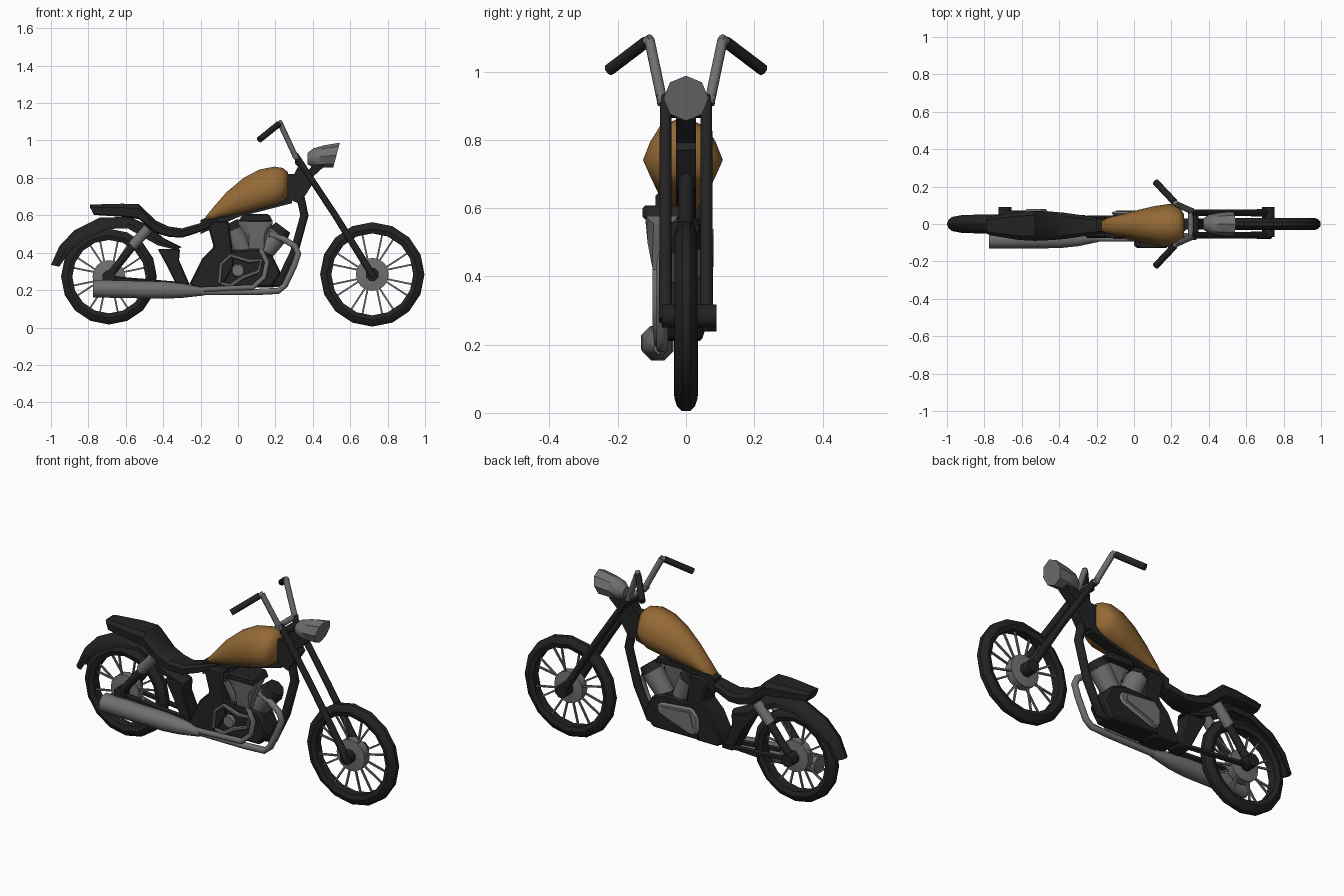
import bpy, bmesh, math
from mathutils import Vector


def material(name, rgb):
    m = bpy.data.materials.new(name)
    m.diffuse_color = (*rgb, 1)
    return m


BLACK = material("black", (0.016, 0.016, 0.016))
STEEL = material("steel_grey", (0.16, 0.16, 0.16))
AMBER = material("amber_paint", (0.30, 0.143, 0.036))


def finish(name, bm, mat, angle=35):
    bmesh.ops.recalc_face_normals(bm, faces=bm.faces)
    me = bpy.data.meshes.new(name)
    bm.to_mesh(me)
    bm.free()
    ob = bpy.data.objects.new(name, me)
    bpy.context.collection.objects.link(ob)
    me.materials.append(mat)
    bpy.context.view_layer.objects.active = ob
    ob.select_set(True)
    bpy.ops.object.shade_smooth_by_angle(angle=math.radians(angle))
    ob.select_set(False)
    return ob


def skin(name, rings, mat, closed=False, angle=35):
    """Joins rings of points; caps the ends unless closed."""
    bm = bmesh.new()
    rows = [[bm.verts.new(p) for p in r] for r in rings]
    n = len(rows[0])
    for i in range(len(rows) if closed else len(rows) - 1):
        a, b = rows[i], rows[(i + 1) % len(rows)]
        for j in range(n):
            k = (j + 1) % n
            bm.faces.new((a[j], a[k], b[k], b[j]))
    if not closed:
        bm.faces.new(rows[0])
        bm.faces.new(rows[-1])
    return finish(name, bm, mat, angle)


def tube(name, pts, radii, mat, sides=8):
    """Round section swept along a path, one radius or one per point."""
    pts = [Vector(p) for p in pts]
    if not isinstance(radii, (list, tuple)):
        radii = [radii] * len(pts)
    rings = []
    for i, p in enumerate(pts):
        t = (pts[min(i + 1, len(pts) - 1)] - pts[max(i - 1, 0)]).normalized()
        ref = Vector((0, 1, 0)) if abs(t.y) < 0.9 else Vector((1, 0, 0))
        u = (ref - t * ref.dot(t)).normalized()
        v = t.cross(u)
        rings.append([p + radii[i] * (u * math.cos(a) + v * math.sin(a))
                      for a in (math.tau * (j + 0.5) / sides for j in range(sides))])
    return skin(name, rings, mat, angle=50)


def plate(name, outline, y0, y1, mat, bevel=0.0):
    """Side-view outline (x, z) extruded across y."""
    ob = skin(name, [[(x, y, z) for x, z in outline] for y in (y0, y1)], mat)
    if bevel:
        b = ob.modifiers.new("bevel", "BEVEL")
        b.width = bevel
        b.segments = 1
    return ob


def lathe(name, cx, cz, profile, mat, segs=16):
    """Closed (radius, y) profile spun about a crosswise axle."""
    rings = [[(cx + r * math.cos(a), y, cz + r * math.sin(a)) for r, y in profile]
             for a in (math.tau * i / segs for i in range(segs))]
    return skin(name, rings, mat, closed=True)


def loft(name, stations, section, mat, cy=0.0, angle=35):
    """Stations (x, z low, z high, half width) of a unit half section."""
    full = section + [(-y, z) for y, z in reversed(section)]
    return skin(name, [[(x, cy + w * y, lo + (hi - lo) * z) for y, z in full]
                       for x, lo, hi, w in stations], mat, angle=angle)


# Wheels: tyre, hub, paired spokes and axle
def wheel(tag, cx, cz, R, hw):
    half = [(R, 0.36 * hw), (R - 0.014, 0.8 * hw), (R - 0.035, hw), (R - 0.06, 0.75 * hw)]
    lathe(tag + "_tyre", cx, cz, half + [(r, -y) for r, y in reversed(half)], BLACK)
    lathe(tag + "_hub", cx, cz, [(0.088, -0.022), (0.088, 0.022), (0.02, 0.03), (0.02, -0.03)], STEEL)
    for i in range(8):
        a = math.tau * (i + 0.5) / 8
        for s in (-1, 1):
            b, c = a + s * 0.07, a + s * 0.15
            tube(tag + "_spoke", [(cx + 0.07 * math.cos(b), s * 0.014, cz + 0.07 * math.sin(b)),
                                  (cx + (R - 0.05) * math.cos(c), s * 0.006, cz + (R - 0.05) * math.sin(c))],
                 0.0065, STEEL, 4)
    tube(tag + "_axle", [(cx, -0.07, cz), (cx, 0.09, cz)], 0.037, BLACK)


wheel("front", 0.718, 0.284, 0.279, 0.033)
wheel("rear", -0.69, 0.272, 0.256, 0.035)

# Paired parts: fork, handlebar, shock absorber, swingarm
for s, side in ((-1, "right"), (1, "left")):
    y = s * 0.06
    tube(side + "_fork_leg", [(0.305, y, 0.925), (0.52, y, 0.60), (0.725, y, 0.27)],
         [0.018, 0.019, 0.021], BLACK)
    tube(side + "_riser", [(0.312, s * 0.068, 0.905), (0.225, s * 0.107, 1.092)], 0.016, STEEL)
    tube(side + "_grip_bar", [(0.23, s * 0.103, 1.098), (0.205, s * 0.13, 1.076)], 0.014, STEEL)
    tube(side + "_grip", [(0.217, s * 0.117, 1.087), (0.115, s * 0.225, 1.005)], 0.018, BLACK)
    tube(side + "_shock_body", [(-0.48, s * 0.053, 0.53), (-0.565, s * 0.053, 0.435)], 0.03, STEEL)
    tube(side + "_shock_rod", [(-0.55, s * 0.053, 0.45), (-0.69, s * 0.053, 0.275)], 0.022, BLACK)
    tube(side + "_swingarm", [(-0.7, s * 0.046, 0.262), (-0.26, s * 0.035, 0.225)], 0.015, BLACK, 6)
tube("bar_clamp", [(0.303, -0.085, 0.92), (0.303, 0.085, 0.92)], 0.016, STEEL)
tube("fork_clamp", [(0.325, -0.06, 0.885), (0.325, 0.06, 0.885)], 0.022, BLACK)

# Headlamp with a downward-raked lens, and its bracket
lamp = [(0.372, 0.903, 0.03, 0.0), (0.40, 0.908, 0.05, 0.05), (0.455, 0.915, 0.06, 0.15), (0.527, 0.922, 0.066, 0.27)]
skin("headlamp", [[(x + rake * r * math.sin(a), r * math.cos(a), z + r * math.sin(a))
                   for a in (math.tau * j / 8 for j in range(8))] for x, z, r, rake in lamp], STEEL, angle=40)
plate("headlamp_bracket", [(0.32, 0.77), (0.35, 0.76), (0.46, 0.86), (0.44, 0.885), (0.40, 0.87)],
      -0.03, 0.03, BLACK)

# Fuel tank
loft("fuel_tank", [(-0.175, 0.575, 0.59, 0.028), (-0.13, 0.58, 0.645, 0.045), (-0.06, 0.595, 0.725, 0.062),
                   (0.03, 0.615, 0.80, 0.086), (0.115, 0.635, 0.845, 0.106), (0.195, 0.655, 0.86, 0.117),
                   (0.24, 0.675, 0.853, 0.104), (0.268, 0.70, 0.83, 0.06)],
     [(0.16, 1), (0.58, 0.9), (0.82, 0.68), (1, 0.42), (0.83, 0.2), (0.68, 0.04), (0.3, 0)], AMBER, -0.009, 60)

# Seat
loft("seat", [(-0.79, 0.64, 0.657, 0.04), (-0.77, 0.602, 0.658, 0.05), (-0.62, 0.592, 0.662, 0.075),
              (-0.53, 0.58, 0.66, 0.08), (-0.44, 0.505, 0.572, 0.076), (-0.37, 0.485, 0.54, 0.07),
              (-0.30, 0.48, 0.53, 0.06), (-0.22, 0.505, 0.553, 0.047), (-0.11, 0.555, 0.585, 0.03)],
     [(0.7, 1), (1, 0.7), (0.95, 0.1), (0.6, 0)], BLACK, -0.01)

# Rear fender: arched section along an outer and an inner path, narrowing at the tail
outer = [(-1.0, 0.335), (-0.955, 0.435), (-0.875, 0.52), (-0.74, 0.587), (-0.58, 0.592), (-0.475, 0.545),
         (-0.40, 0.48), (-0.30, 0.43)]
inner = [(-0.955, 0.325), (-0.90, 0.41), (-0.82, 0.47), (-0.70, 0.527), (-0.59, 0.53), (-0.51, 0.485),
         (-0.43, 0.44), (-0.33, 0.415)]
width = [0.75, 0.95, 1, 1, 1, 1, 1, 0.9]
arch = [(0, 1), (0.03, 0.82), (0.05, 0.4), (0.05, 0), (0.042, 0), (0.03, 0.4)]
arch += [(0, 0.55)] + [(-y, t) for y, t in reversed(arch[1:])]
skin("rear_fender", [[(i[0] + (o[0] - i[0]) * t, y * w, i[1] + (o[1] - i[1]) * t) for y, t in arch]
                     for o, i, w in zip(outer, inner, width)], BLACK)

# Frame
plate("steering_neck", [(0.265, 0.69), (0.33, 0.66), (0.40, 0.77), (0.33, 0.88), (0.30, 0.82), (0.265, 0.82)],
      -0.03, 0.03, BLACK)
plate("backbone", [(-0.2, 0.5), (0.0, 0.59), (0.29, 0.665), (0.29, 0.72), (0.0, 0.66), (-0.2, 0.575)],
      -0.03, 0.03, BLACK)
tube("down_tube", [(0.325, 0, 0.74), (0.355, 0, 0.60), (0.30, 0, 0.40), (0.22, 0, 0.235), (0.17, 0, 0.235)],
     0.024, BLACK)
plate("rear_strut", [(-0.43, 0.42), (-0.31, 0.42), (-0.315, 0.36), (-0.25, 0.21), (-0.32, 0.21), (-0.38, 0.33)],
      -0.045, 0.045, BLACK, 0.006)
plate("seat_post", [(-0.22, 0.21), (-0.09, 0.21), (-0.02, 0.33), (-0.05, 0.57), (-0.13, 0.57), (-0.16, 0.54),
                    (-0.13, 0.43), (-0.19, 0.37), (-0.26, 0.23)], -0.075, 0.045, BLACK, 0.008)

# Engine: crankcase, two barrels with heads, covers
plate("crankcase", [(-0.12, 0.215), (0.18, 0.215), (0.23, 0.29), (0.18, 0.39), (0.1, 0.42), (-0.08, 0.41)],
      -0.07, 0.05, BLACK, 0.01)
for tag, base, top in (("rear", (0.05, -0.01, 0.36), (-0.025, -0.01, 0.52)),
                       ("front", (0.11, -0.01, 0.36), (0.215, -0.01, 0.5))):
    tube(tag + "_barrel", [base, top], [0.05, 0.062], STEEL)
    b, t = Vector(base), Vector(top)
    tube(tag + "_head", [t, t + (t - b) * 0.25], [0.064, 0.05], BLACK)
loft("air_cleaner", [(0.0, 0.555, 0.575, 0.045), (0.045, 0.49, 0.575, 0.05), (0.06, 0.42, 0.575, 0.05),
                     (0.14, 0.42, 0.575, 0.05), (0.155, 0.49, 0.575, 0.05), (0.185, 0.555, 0.575, 0.045)],
     [(1, 1), (0.85, 0.5), (0.55, 0)], STEEL, -0.07, 25)
plate("air_cleaner_cap", [(0.0, 0.568), (0.185, 0.568), (0.165, 0.607), (0.03, 0.607)],
      -0.128, 0.02, BLACK, 0.008)
tube("timing_cover", [(0.0, -0.06, 0.305), (0.0, -0.088, 0.305)], [0.04, 0.032], STEEL)
tube("case_trim", [(-0.1, -0.072, 0.24), (-0.09, -0.072, 0.34), (-0.04, -0.072, 0.385), (0.06, -0.075, 0.355),
                   (0.125, -0.075, 0.36), (0.11, -0.075, 0.30), (0.03, -0.075, 0.27), (-0.04, -0.072, 0.225),
                   (-0.09, -0.072, 0.235)], 0.011, STEEL, 6)
plate("primary_cover", [(-0.12, 0.27), (-0.095, 0.24), (-0.06, 0.24), (0.13, 0.31), (0.145, 0.345),
                        (0.12, 0.375), (-0.08, 0.395), (-0.12, 0.35)], 0.045, 0.068, STEEL, 0.012)
plate("primary_inset", [(-0.095, 0.285), (-0.07, 0.262), (0.105, 0.325), (0.1, 0.355), (-0.07, 0.37)],
      0.066, 0.072, STEEL)

# Exhaust on the right side
Y = -0.07
tube("exhaust_pipe", [(0.17, -0.05, 0.5), (0.24, Y + 0.01, 0.475), (0.305, Y, 0.435), (0.322, Y, 0.395),
                      (0.30, Y, 0.33), (0.25, Y, 0.225), (0.215, Y, 0.196), (0.1, Y, 0.19), (-0.25, Y, 0.19)],
     0.018, STEEL)
tube("second_pipe", [(0.12, Y - 0.015, 0.42), (0.155, Y - 0.015, 0.35), (0.14, Y - 0.015, 0.27),
                     (0.08, Y - 0.01, 0.215), (-0.2, Y - 0.01, 0.203)], 0.015, STEEL)
tube("muffler", [(-0.775, -0.085, 0.208), (-0.40, -0.083, 0.2), (-0.30, -0.08, 0.197), (-0.18, -0.073, 0.192)],
     [0.051, 0.05, 0.042, 0.022], STEEL)
